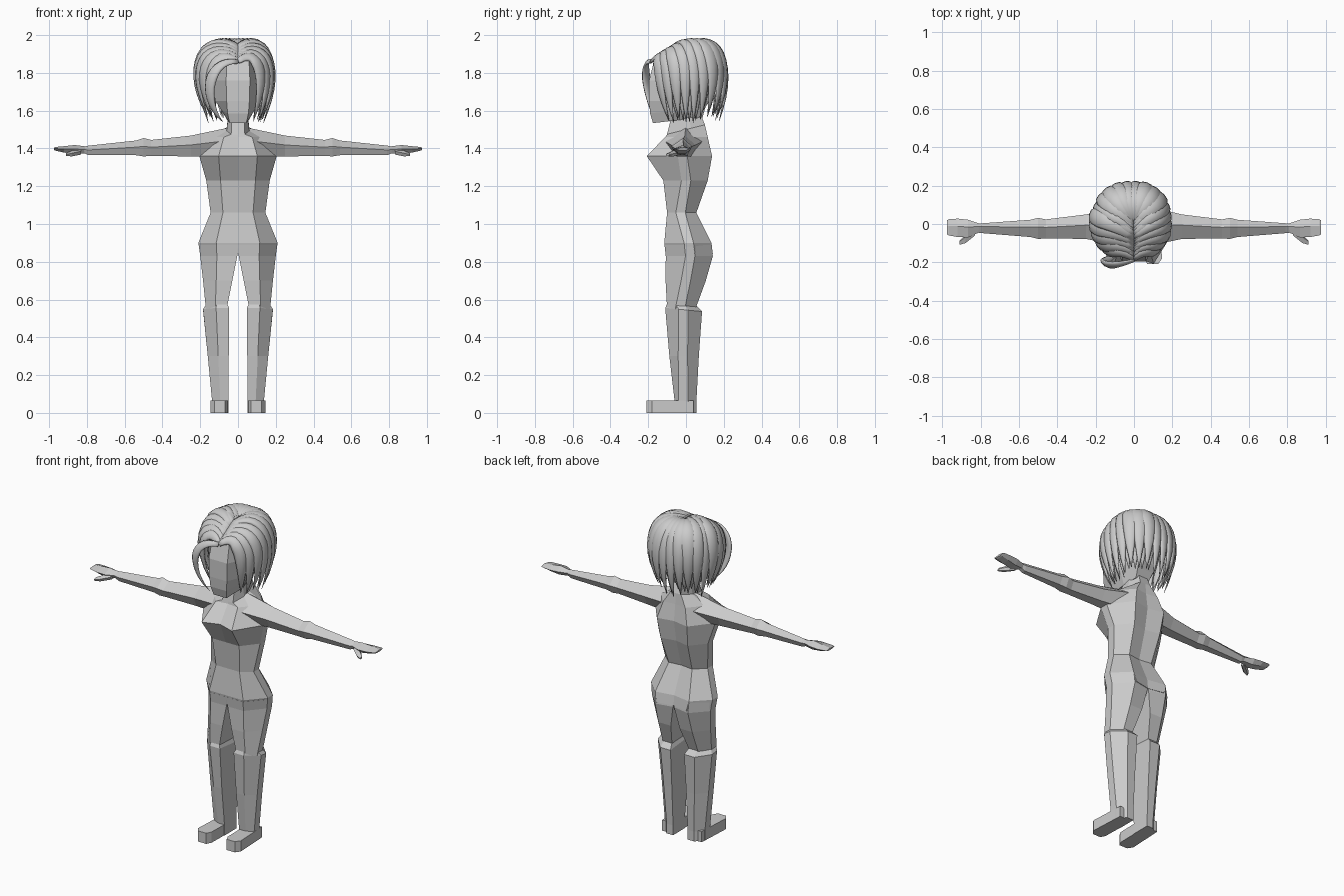
import bpy, bmesh, math, random
from mathutils import Vector

if "Cube" in bpy.data.objects:
    bpy.data.objects.remove(bpy.data.objects["Cube"])
random.seed(4)

grey = bpy.data.materials.new("plain grey")
grey.use_nodes = True
grey.diffuse_color = (0.6, 0.6, 0.6, 1)
grey.node_tree.nodes["Principled BSDF"].inputs["Base Color"].default_value = (0.6, 0.6, 0.6, 1)


def add_loft(bm, rings, closed=True, caps=True):
    loops = [[bm.verts.new(p) for p in ring] for ring in rings]
    n = len(loops[0])
    for a, b in zip(loops, loops[1:]):
        for i in range(n if closed else n - 1):
            j = (i + 1) % n
            bm.faces.new((a[i], a[j], b[j], b[i]))
    if caps:
        bm.faces.new(loops[0][::-1])
        bm.faces.new(loops[-1])


def finish(name, bm, mirror=True, smooth=False):
    bmesh.ops.recalc_face_normals(bm, faces=bm.faces)
    mesh = bpy.data.meshes.new(name)
    bm.to_mesh(mesh)
    bm.free()
    mesh.materials.append(grey)
    ob = bpy.data.objects.new(name, mesh)
    bpy.context.collection.objects.link(ob)
    if mirror:
        mod = ob.modifiers.new("mirror", "MIRROR")
        mod.use_clip = True
    if smooth:
        mesh.shade_smooth()
    return ob


def half_ring(z, x0, w, yf, yb, mid=0.55, dip_f=0.0, dip_b=0.0, tilt=0.0):
    """Six points from the inner front, round the outside, to the inner back."""
    xm = x0 + (w - x0) * mid
    side = yf + (yb - yf) * 0.62
    pts = [(x0, yf + dip_f), (xm, yf), (w, side - 0.05), (w, side),
           (xm, yb), (x0, yb - dip_b)]
    return [(x, y, z + tilt * y) for x, y in pts]


def body_part(name, rows, closed):
    bm = bmesh.new()
    add_loft(bm, [half_ring(*r) for r in rows], closed)
    return finish(name, bm)


# torso from hips to neck
body_part("torso", [
    (0.84, 0, 0.2, -0.105, 0.142, 0.5, 0, 0.02),
    (0.9, 0, 0.21, -0.115, 0.135, 0.55, 0, 0.02),
    (1.06, 0, 0.145, -0.1, 0.055, 0.55, 0, 0.01),
    (1.23, 0, 0.168, -0.12, 0.115, 0.55, 0, 0.02),
    (1.36, 0, 0.205, -0.208, 0.138, 0.5, 0.035, 0.02),
    (1.46, 0, 0.15, -0.11, 0.115, 0.5, 0.01, 0.01),
    (1.5, 0, 0.06, -0.1, 0.1, 0.6, 0, 0, 0.25),
    (1.6, 0, 0.05, -0.07, 0.07, 0.6)], False)

# thighs
body_part("thighs", [
    (0.89, 0.0, 0.208, -0.114, 0.136, 0.55, 0, 0.02),
    (0.83, 0.004, 0.2, -0.107, 0.142, 0.55, 0, 0.02),
    (0.7, 0.03, 0.185, -0.108, 0.105),
    (0.55, 0.06, 0.17, -0.1, 0.05)], True)

# tall boots with a sloping collar
body_part("boots", [
    (0.575, 0.06, 0.165, -0.098, 0.05, 0.5, 0, 0, -0.06),
    (0.545, 0.047, 0.185, -0.11, 0.085, 0.5, 0, 0, -0.1),
    (0.3, 0.049, 0.16, -0.088, 0.068, 0.5),
    (0.06, 0.05, 0.137, -0.06, 0.055, 0.5),
    (0.0, 0.05, 0.137, -0.06, 0.055, 0.5)], True)

# feet: bevelled toe outline extruded upward
toe = [(0.05, 0.04), (0.055, -0.18), (0.07, -0.21), (0.125, -0.21), (0.146, -0.18), (0.135, 0.04)]
bm = bmesh.new()
add_loft(bm, [[(x, y, z) for x, y in toe] for z in (0.0, 0.066)])
finish("feet", bm)


def arm_ring(x, yf, yb, z0, z1):
    ridge = z0 + (z1 - z0) * 0.55
    ym = (yf + yb) / 2
    return [(x, yf, ridge), (x, (yf + ym) / 2, z0), (x, (yb + ym) / 2, z0),
            (x, yb, ridge), (x, ym + 0.008, z1)]


# arms with an elbow break, and mitten hands
bm = bmesh.new()
add_loft(bm, [arm_ring(*r) for r in [
    (0.05, -0.12, 0.1, 1.36, 1.51), (0.25, -0.078, 0.05, 1.358, 1.468),
    (0.46, -0.075, 0.024, 1.36, 1.445), (0.5, -0.078, 0.032, 1.358, 1.455),
    (0.54, -0.068, 0.022, 1.364, 1.442), (0.79, -0.048, 0.004, 1.364, 1.415),
    (0.815, -0.045, 0.002, 1.375, 1.41)]])
finish("arms", bm)
bm = bmesh.new()
add_loft(bm, [arm_ring(*r) for r in [
    (0.8, -0.04, 0.0, 1.375, 1.41), (0.865, -0.07, 0.022, 1.37, 1.418),
    (0.92, -0.068, 0.028, 1.378, 1.412), (0.965, -0.06, 0.025, 1.388, 1.408),
    (0.975, -0.055, 0.02, 1.392, 1.404)]])
add_loft(bm, [arm_ring(*r) for r in [
    (0.83, -0.06, -0.02, 1.368, 1.4), (0.88, -0.1, -0.055, 1.358, 1.388),
    (0.91, -0.108, -0.088, 1.36, 1.375)]])
finish("hands", bm)

# faceted head
body_part("head", [
    (1.555, 0, 0.055, -0.175, 0.07, 0.8, 0, 0, 0.12),
    (1.605, 0, 0.085, -0.19, 0.1, 0.65, 0, 0, 0.1),
    (1.65, 0, 0.12, -0.195, 0.125, 0.5),
    (1.76, 0, 0.14, -0.195, 0.16, 0.45),
    (1.86, 0, 0.13, -0.17, 0.16, 0.45),
    (1.93, 0, 0.08, -0.09, 0.1, 0.45)], False)


def add_lock(bm, p, width, thick, steps=14, sides=8):
    """Flattened tapering lock swept along a cubic curve, lying on the skull."""
    core = Vector((-0.01, 0.0, 1.74))
    rings = []
    for k in range(steps + 1):
        t = k / steps
        s = 1 - t
        pos = p[0] * s**3 + p[1] * 3 * s * s * t + p[2] * 3 * s * t * t + p[3] * t**3
        tan = ((p[1] - p[0]) * s * s + (p[2] - p[1]) * 2 * s * t + (p[3] - p[2]) * t * t).normalized()
        across = tan.cross(pos - core).normalized()
        out = across.cross(tan)
        grow = 0.03 + min(1, 0.35 + 1.5 * t) * (1 - t**3.5)
        rings.append([pos + across * math.cos(a) * width * grow + out * math.sin(a) * thick * grow
                      for a in (math.tau * i / sides for i in range(sides))])
    add_loft(bm, rings)


def hair_side(name, sign, count, wide):
    bm = bmesh.new()
    for layer in (1.0, 0.87):
        for i in range(count):
            f = (i + (0.5 if layer < 1 else 0)) / (count - 0.5)
            ang = math.radians(42 + 140 * f)
            d = Vector((sign * math.sin(ang), -math.cos(ang), 0))
            j = random.uniform(-1, 1)
            lift = min(1, f * 2.2)
            shift = Vector((sign * wide, 0.01, 0))
            reach = layer * (1 + 0.03 * j)
            root = Vector((0, -0.185 + 0.19 * min(1, f * 1.4), 1.86 + 0.08 * lift))
            p1 = shift + d * 0.15 * reach + Vector((0, 0, 1.94 + 0.11 * lift * layer))
            p2 = shift + d * 0.268 * reach + Vector((0, 0, 1.82 + 0.03 * lift))
            tip = shift + d * (0.135 + 0.035 * f) * reach + Vector((0, 0, 1.56 + 0.03 * j + 0.03 * (1 - layer)))
            add_lock(bm, [root, p1, p2, tip], 0.045 + 0.006 * j, 0.02)
    return finish(name, bm, False, True)


# hair swept from a centre parting, fuller on the right
hair_side("hair_left", 1, 10, -0.008)
hair_side("hair_right", -1, 10, 0.022)

# loose strand over the right cheek
bm = bmesh.new()
add_lock(bm, [Vector(v) for v in ((0, -0.19, 1.86), (-0.16, -0.24, 1.88),
                                  (-0.2, -0.2, 1.66), (-0.08, -0.16, 1.54))], 0.035, 0.015)
finish("cheek_strand", bm, False, True)
